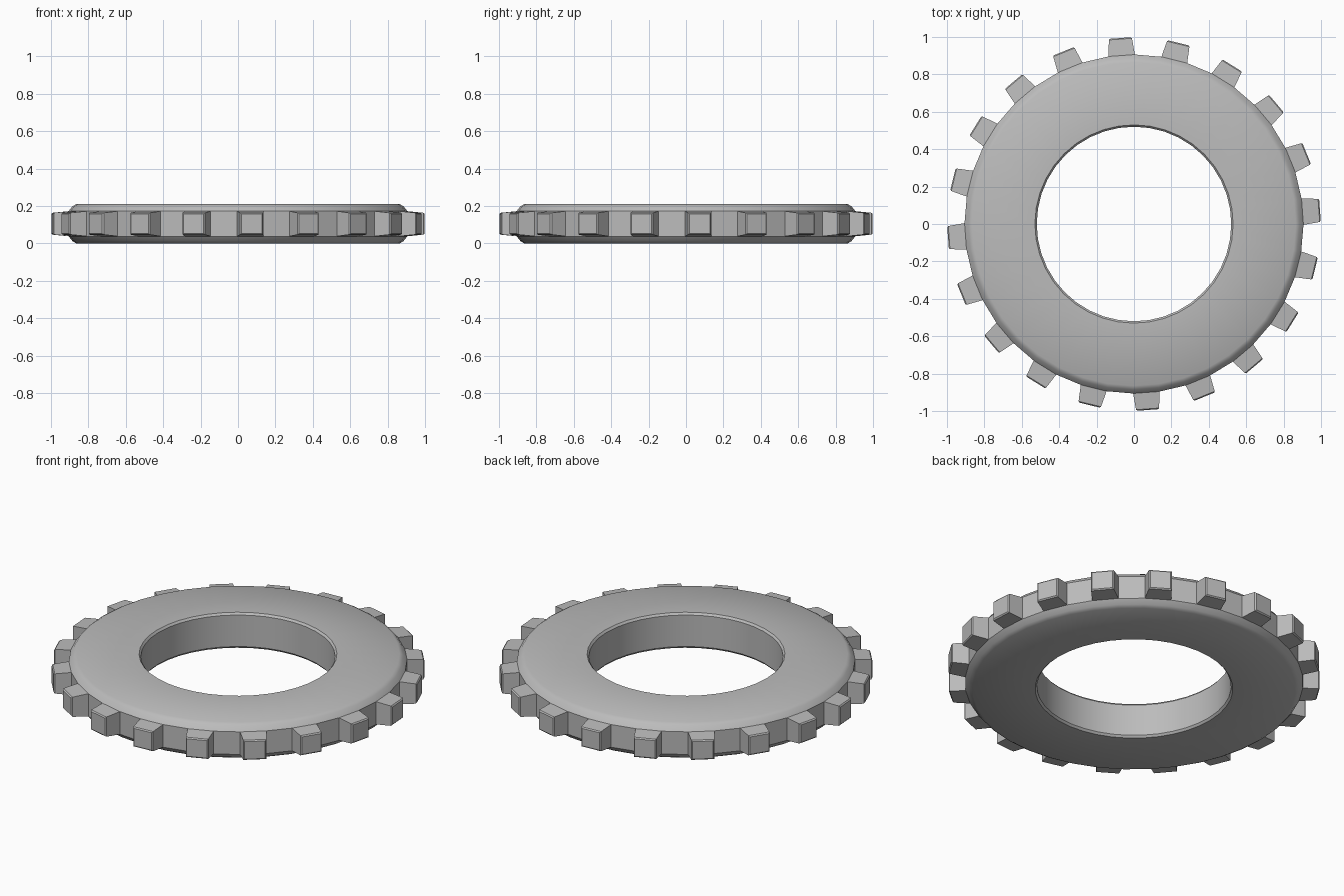
import bpy, bmesh, math
from mathutils import Vector, Matrix

cube = bpy.data.objects.get("Cube")
if cube:
    bpy.data.objects.remove(cube, do_unlink=True)

TEETH = 20
SEGMENTS = TEETH * 2
PHASE = math.radians(4.2)
HEIGHT = 0.21
TIP = 0.997

# Grey metal
metal = bpy.data.materials.new("grey metal")
metal.use_nodes = True
grey = (0.5, 0.5, 0.5, 1)
metal.diffuse_color = grey
metal.node_tree.nodes["Principled BSDF"].inputs["Base Color"].default_value = grey

# Ring cross-section: lower half, mirrored for the upper half
lower = [(0.52, 0.012), (0.53, 0), (0.865, 0), (0.885, 0.012), (0.906, 0.038)]
profile = lower + [(r, HEIGHT - z) for r, z in reversed(lower)]
rim = len(lower) - 1

bm = bmesh.new()
rings = []
for i in range(SEGMENTS):
    a = PHASE + (i - 0.5) * math.tau / SEGMENTS
    rings.append([bm.verts.new((r * math.cos(a), r * math.sin(a), z)) for r, z in profile])

tooth_faces = []
for i, ring in enumerate(rings):
    after = rings[(i + 1) % SEGMENTS]
    for j in range(len(profile)):
        k = (j + 1) % len(profile)
        face = bm.faces.new((ring[j], after[j], after[k], ring[k]))
        if j == rim and i % 2 == 0:
            tooth_faces.append(face)
bmesh.ops.recalc_face_normals(bm, faces=bm.faces)

# Teeth: pull out every other rim face and taper its tip
tip_edges = set()
for n, face in enumerate(tooth_faces):
    a = PHASE + n * math.tau / TEETH
    out = Vector((math.cos(a), math.sin(a), 0))
    tip = bmesh.ops.extrude_discrete_faces(bm, faces=[face])["faces"][0]
    centre = tip.calc_center_median()
    target = out * TIP + Vector((0, 0, HEIGHT / 2))
    for v in tip.verts:
        v.co = target + (v.co - centre) * 0.86
    tip_edges.update(tip.edges)

# Slightly softened tooth tips
bmesh.ops.bevel(bm, geom=list(tip_edges), offset=0.006, segments=1, affect='EDGES')

mesh = bpy.data.meshes.new("toothed_ring")
bm.to_mesh(mesh)
bm.free()
gear = bpy.data.objects.new("toothed_ring", mesh)
bpy.context.collection.objects.link(gear)
mesh.materials.append(metal)

bpy.ops.object.select_all(action='DESELECT')
gear.select_set(True)
bpy.context.view_layer.objects.active = gear
bpy.ops.object.shade_smooth_by_angle(angle=math.radians(35))
